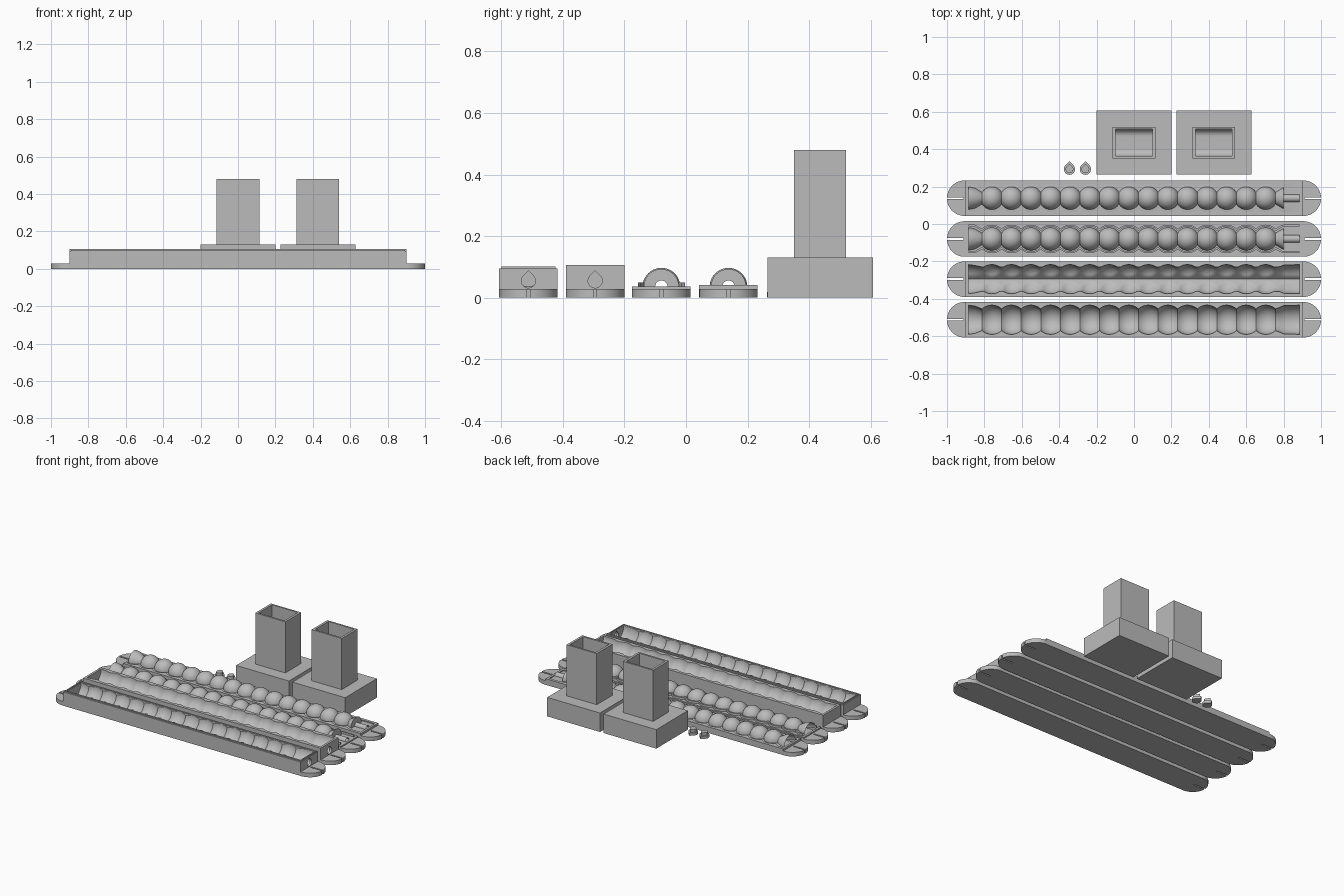
import bpy, bmesh, math
from mathutils import Vector

cube = bpy.data.objects.get("Cube")
if cube:
    bpy.data.objects.remove(cube)

grey = bpy.data.materials.new("plain_grey")
grey.use_nodes = True
tone = (0.5, 0.5, 0.5, 1)
grey.diffuse_color = tone
grey.node_tree.nodes["Principled BSDF"].inputs["Base Color"].default_value = tone

PITCH, FIRST, COUNT = 0.1046, -0.76, 15
HALF, END, WIDE = PITCH / 2, 0.885, 0.095


def finish(name, bm, smooth=False):
    bmesh.ops.recalc_face_normals(bm, faces=bm.faces)
    mesh = bpy.data.meshes.new(name)
    bm.to_mesh(mesh)
    bm.free()
    mesh.materials.append(grey)
    ob = bpy.data.objects.new(name, mesh)
    bpy.context.collection.objects.link(ob)
    if smooth:
        bpy.ops.object.select_all(action='DESELECT')
        ob.select_set(True)
        bpy.context.view_layer.objects.active = ob
        bpy.ops.object.shade_smooth_by_angle(angle=math.radians(30))
    return ob


def prism(name, points, depth, smooth=False):
    """Extrude a closed outline of 3D points along a vector."""
    bm = bmesh.new()
    face = bm.faces.new([bm.verts.new(p) for p in points])
    grown = bmesh.ops.extrude_face_region(bm, geom=[face])["geom"]
    verts = [v for v in grown if isinstance(v, bmesh.types.BMVert)]
    bmesh.ops.translate(bm, verts=verts, vec=Vector(depth))
    return finish(name, bm, smooth)


def box(name, x0, x1, y0, y1, z0, z1):
    return prism(name, [(x0, y0, z0), (x1, y0, z0), (x1, y1, z0), (x0, y1, z0)], (0, 0, z1 - z0))


def cut(target, cutter):
    mod = target.modifiers.new("cut", 'BOOLEAN')
    mod.operation = 'DIFFERENCE'
    mod.solver = 'EXACT'
    mod.object = cutter
    bpy.context.view_layer.objects.active = target
    bpy.ops.object.modifier_apply(modifier=mod.name)


def teardrop(r):
    """Round drop whose straight sides meet in a point."""
    arc = [math.radians(135 + 270 * i / 24) for i in range(25)]
    return [(r * math.cos(a), r * math.sin(a)) for a in arc] + [(0, r * math.sqrt(2))]


def loft(name, y, section):
    """Skin the closed (y, z) sections along the row of beads."""
    steps = 12
    xs = [FIRST - HALF + PITCH * i / steps for i in range(COUNT * steps + 1)]
    xs = [-END, -0.85] + xs + [0.78, 0.7995, 0.8005, END]
    bm = bmesh.new()
    rings = [[bm.verts.new((x, y + p, z)) for p, z in section(x)] for x in xs]
    n = len(rings[0])
    for a, b in zip(rings, rings[1:]):
        for i in range(n):
            j = (i + 1) % n
            bm.faces.new((a[i], a[j], b[j], b[i]))
    return finish(name, bm, True)


def offset(x):
    """Distance to the nearest bead centre."""
    i = min(max(round((x - FIRST) / PITCH), 0), COUNT - 1)
    return abs(x - FIRST - i * PITCH)


def bead(x, r, flare):
    """Radius of the bead string, flaring past both ends."""
    d = offset(x)
    neck = math.sqrt(r * r - HALF * HALF)
    if d > HALF + 1e-5:
        return min(r, neck + flare * (d - HALF))
    return math.sqrt(r * r - min(d, HALF) ** 2)


ANGLES = [math.radians(-90 + 180 * i / 28) for i in range(29)]


def cavity(top, roof):
    """Section of a block with a beaded trough, optionally with a V bottom."""
    def section(x):
        r = bead(x, 0.078, 0.4)
        pts = [(-WIDE, 0), (-WIDE, top)]
        for a in ANGLES:
            s = r
            if roof:
                s = max(r, roof / math.cos(max(0, math.pi / 4 - abs(a))))
            pts.append((s * math.sin(a), top - s * math.cos(a)))
        return pts + [(WIDE, top), (WIDE, 0)]
    return section


def core(side):
    """Section of a bead core: side profile, half-round beads, mirrored side."""
    def section(x):
        r = 0.02 if x > 0.8 else bead(x, 0.061, 0.6)
        left = [(-p, z) for p, z in side(x)]
        arc = [(r * math.sin(a), 0.036 + r * math.cos(a)) for a in ANGLES]
        return left + arc + [(-p, z) for p, z in reversed(left)]
    return section


def tongue_side(x):
    outer, inner = bead(x, 0.076, 0.6), bead(x, 0.067, 0.6)
    return [(WIDE, 0), (WIDE, 0.028), (0.085, 0.028), (0.085, 0.036), (outer, 0.036),
            (outer, 0.05), (inner, 0.05), (inner, 0.036)]


def groove_side(x):
    edge = bead(x, 0.076, 0.6)
    return [(WIDE, 0), (WIDE, 0.042), (edge, 0.042), (edge, 0.035)]


def ends(label, y, height, hole):
    """End walls and the slotted half-round tabs."""
    for side, s in (("left", 1), ("right", -1)):
        x0, x1 = sorted((s * END, s * 0.9))
        wall = box(f"{label}_{side}_end_wall", x0, x1, y - WIDE, y + WIDE, 0, height)
        if hole and s > 0:
            drop = [(0.87, y + p, 0.055 + q) for p, q in teardrop(0.023)]
            cutter = prism("hole_cutter", drop, (0.05, 0, 0))
            cut(wall, cutter)
            bpy.data.objects.remove(cutter)
        arc = [math.radians(3 + 87 * i / 16) for i in range(17)]
        upper = [(0.905 + WIDE * math.cos(a), WIDE * math.sin(a)) for a in arc]
        half = [(0.912, 0.005)] + upper + [(0.9, WIDE)]
        outline = half + [(x, -p) for x, p in reversed(half)]
        prism(f"{label}_{side}_tab", [(s * x, y + p, 0) for x, p in outline], (0, 0, 0.028), True)


# Outer mould halves with beaded troughs
Y1, Y2, Y3, Y4 = -0.512, -0.295, -0.08, 0.138
loft("round_trough", Y1, cavity(0.095, 0))
ends("round_trough", Y1, 0.095, True)
loft("pointed_trough", Y2, cavity(0.107, 0.065))
ends("pointed_trough", Y2, 0.107, True)

# Raised lip on the round trough
for side, s in (("back", 1), ("front", -1)):
    a, b = sorted((Y1 + s * 0.079, Y1 + s * 0.088))
    box(f"{side}_lip", -0.894, 0.894, a, b, 0.094, 0.101)
for side, s in (("left", 1), ("right", -1)):
    a, b = sorted((s * 0.887, s * 0.894))
    box(f"{side}_lip", a, b, Y1 - 0.079, Y1 + 0.079, 0.094, 0.101)

# Inner cores with half-round beads
loft("tongue_core", Y3, core(tongue_side))
ends("tongue_core", Y3, 0.036, False)
loft("groove_core", Y4, core(groove_side))
ends("groove_core", Y4, 0.042, False)

# Hollow towers on wide feet
for label, x in (("centre", 0.0), ("left", 0.427)):
    foot = box(f"{label}_foot", x - 0.2, x + 0.2, 0.265, 0.607, 0, 0.13)
    tower = box(f"{label}_tower", x - 0.114, x + 0.114, 0.35, 0.519, 0.13, 0.48)
    r, w = 0.038, 0.072
    corner = [math.radians(90 * i / 8) for i in range(9)]
    low = [(w - r + r * math.sin(a), 0.06 + r - r * math.cos(a)) for a in corner]
    profile = low + [(w, 0.6)]
    profile += [(-p, z) for p, z in reversed(profile)]
    cutter = prism("hollow_cutter", [(x - 0.098, 0.435 + p, z) for p, z in profile], (0.196, 0, 0))
    cut(foot, cutter)
    cut(tower, cutter)
    bpy.data.objects.remove(cutter)

# Teardrop plugs
for label, x in (("outer", -0.345), ("inner", -0.26)):
    for part, r, z, h in (("flange", 0.03, 0, 0.018), ("stem", 0.021, 0.018, 0.02)):
        prism(f"{label}_plug_{part}", [(x + p, 0.293 + q, z) for p, q in teardrop(r)], (0, 0, h), True)
